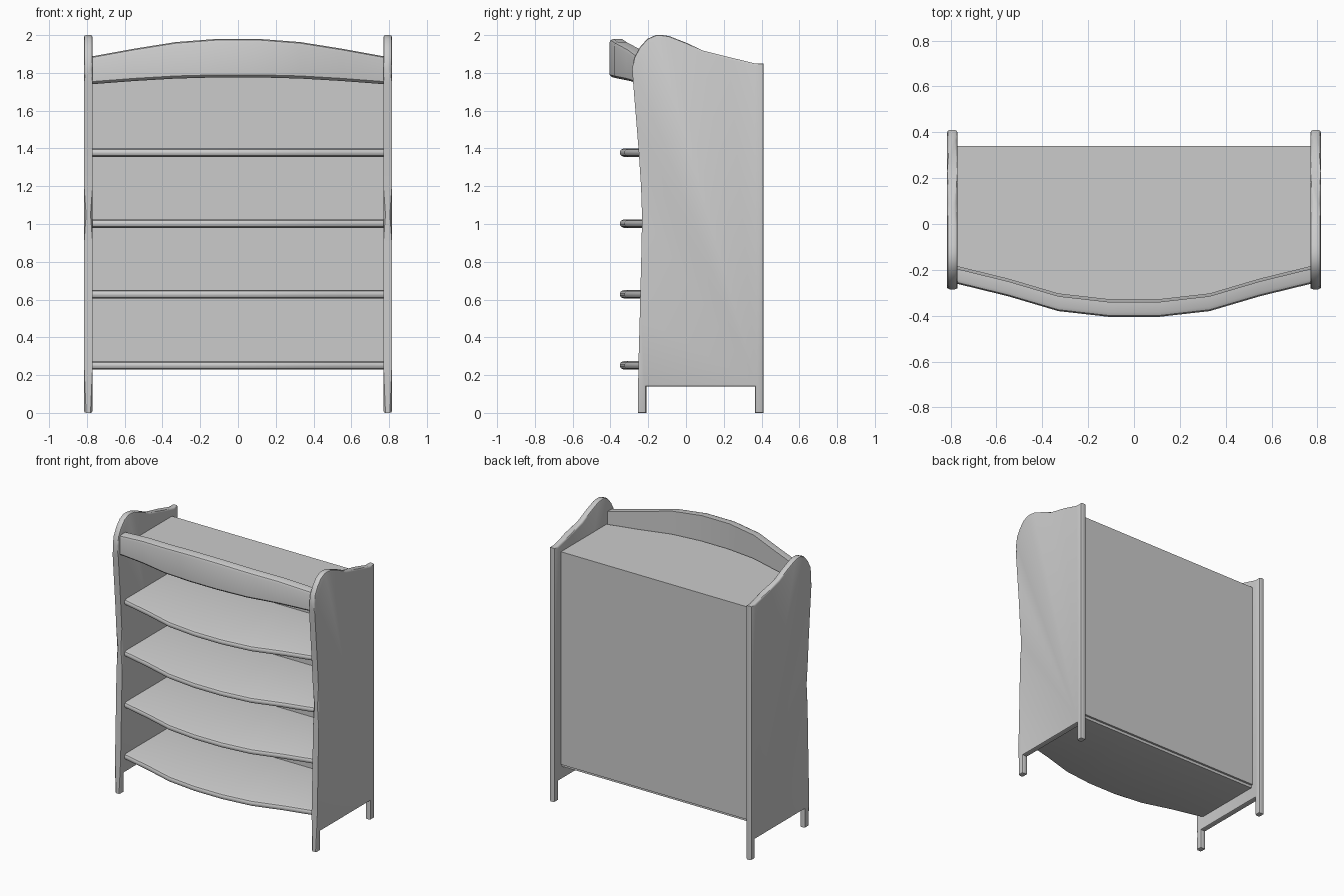
import bpy, bmesh
from mathutils import Vector

if "Cube" in bpy.data.objects:
    bpy.data.objects.remove(bpy.data.objects["Cube"])

XS = [-0.775, -0.55, -0.33, -0.11, 0.11, 0.33, 0.55, 0.775]
BOW = [-0.205, -0.26, -0.325, -0.35]          # shelf front edge, end to centre
BOW = BOW + BOW[::-1]


def finish(bm, name, smooth=True):
    bmesh.ops.recalc_face_normals(bm, faces=bm.faces)
    me = bpy.data.meshes.new(name)
    bm.to_mesh(me)
    bm.free()
    ob = bpy.data.objects.new(name, me)
    bpy.context.collection.objects.link(ob)
    if smooth:
        bpy.ops.object.select_all(action='DESELECT')
        bpy.context.view_layer.objects.active = ob
        ob.select_set(True)
        bpy.ops.object.shade_smooth_by_angle(angle=0.6)
    return ob


def loft(name, sections):
    """Skin closed (y, z) sections placed at the x stations."""
    bm = bmesh.new()
    rings = [[bm.verts.new((x, y, z)) for y, z in s] for x, s in zip(XS, sections)]
    n = len(rings[0])
    for a, b in zip(rings, rings[1:]):
        for i in range(n):
            j = (i + 1) % n
            bm.faces.new((a[i], a[j], b[j], b[i]))
    bm.faces.new(rings[0])
    bm.faces.new(rings[-1])
    return finish(bm, name)


def side_panel(name, sign):
    profile = [(-0.255, 0), (-0.21, 0), (-0.21, 0.14), (0.365, 0.14), (0.365, 0),
               (0.41, 0), (0.41, 1.85), (0.365, 1.85), (0.23, 1.883), (0.09, 1.918),
               (0.0, 1.96), (-0.09, 1.995), (-0.125, 2.0), (-0.16, 2.0), (-0.205, 1.98),
               (-0.245, 1.935), (-0.275, 1.88), (-0.285, 1.82), (-0.28, 1.75),
               (-0.262, 1.53), (-0.25, 1.38), (-0.238, 1.2), (-0.233, 1.05), (-0.235, 0.9),
               (-0.245, 0.5), (-0.252, 0.25)]
    bm = bmesh.new()
    face = bm.faces.new([bm.verts.new((sign * 0.77, y, z)) for y, z in profile])
    ext = bmesh.ops.extrude_face_region(bm, geom=[face])
    for v in ext['geom']:
        if isinstance(v, bmesh.types.BMVert):
            v.co.x += sign * 0.045
    rims = [e for e in bm.edges if abs(e.verts[0].co.x - e.verts[1].co.x) < 1e-5]
    bmesh.ops.bevel(bm, geom=rims, offset=0.011, segments=2, profile=0.5, affect='EDGES')
    return finish(bm, name)


def box(name, lo, hi):
    bm = bmesh.new()
    bmesh.ops.create_cube(bm, size=1)
    lo, hi = Vector(lo), Vector(hi)
    for v in bm.verts:
        v.co = (lo + hi) / 2 + v.co * (hi - lo)
    return finish(bm, name, False)


# scalloped sides with legs
side_panel("left_side", -1)
side_panel("right_side", 1)

# bowed shelves with rounded front edge
for k, z in enumerate((0.252, 0.628, 1.002, 1.378)):
    h = 0.022
    loft(f"shelf_{k + 1}", [[(0.325, z - h), (0.325, z + h), (f + 0.02, z + h),
                             (f + 0.006, z + 0.016), (f, z + 0.006), (f, z - 0.006),
                             (f + 0.006, z - 0.016), (f + 0.02, z - h)] for f in BOW])

# top board, tucked behind the header
loft("top_board", [[(0.34, 1.777), (0.34, 1.80), (f + 0.02, 1.80), (f + 0.02, 1.777)]
                   for f in BOW])

# curved header board
TOP = [1.887, 1.928, 1.963, 1.98]
LOW = [1.74, 1.757, 1.77, 1.776]
loft("header_board", [[(f + 0.01, b), (f + 0.01, t), (f - 0.035, t), (f - 0.049, t - 0.006),
                       (f - 0.055, t - 0.02), (f - 0.055, b + 0.014), (f - 0.045, b + 0.003),
                       (f - 0.035, b)]
                      for f, t, b in zip(BOW, TOP + TOP[::-1], LOW + LOW[::-1])])

# back panel
box("back_panel", (-0.775, 0.32, 0.25), (0.775, 0.34, 1.79))
